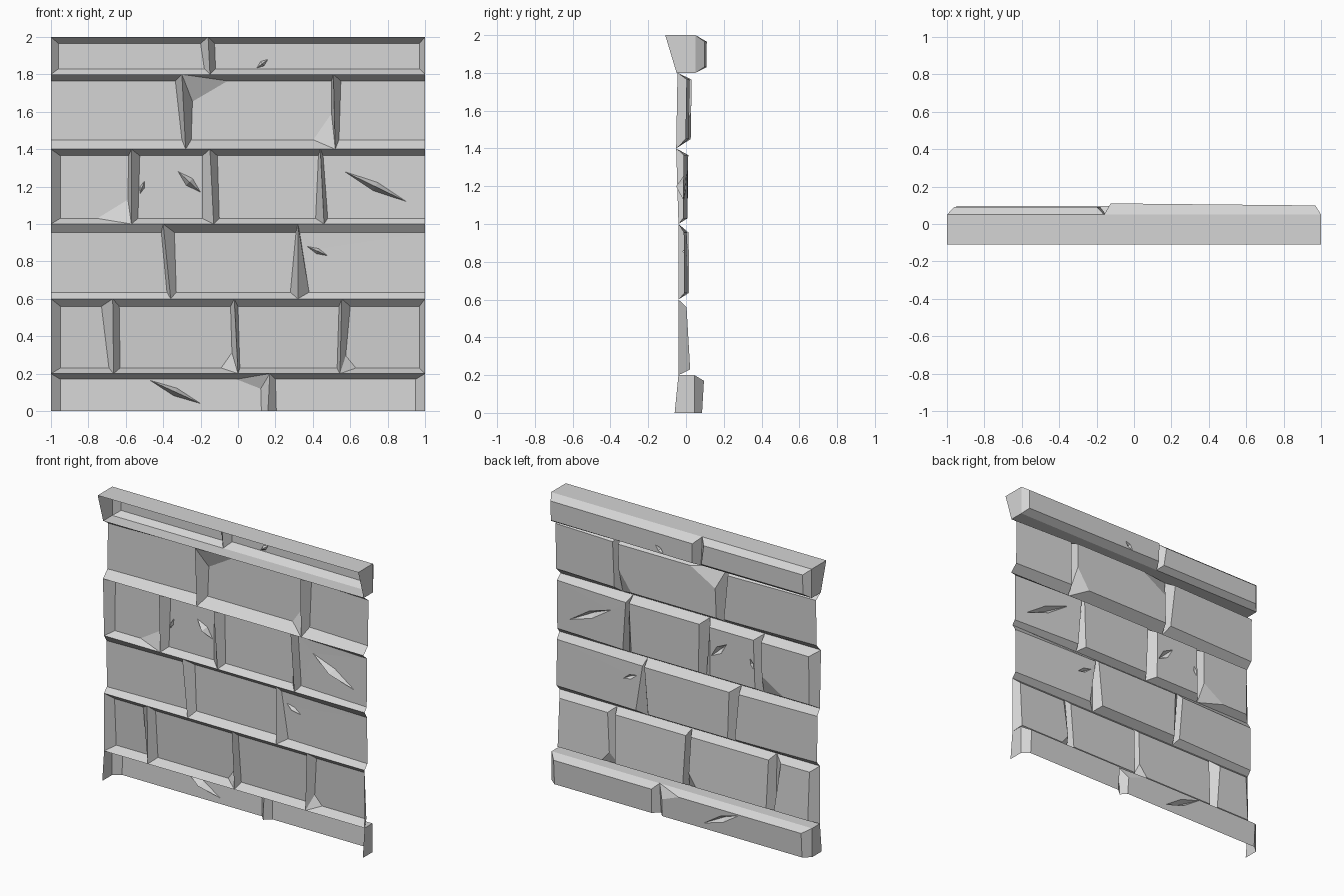
import bpy
import bmesh
from mathutils import Vector

cube = bpy.data.objects.get("Cube")
if cube:
    bpy.data.objects.remove(cube, do_unlink=True)

# single stone colour
stone = bpy.data.materials.new("grey_stone")
stone.use_nodes = True
GREY = (0.66, 0.66, 0.66, 1)
stone.diffuse_color = GREY
stone.node_tree.nodes["Principled BSDF"].inputs["Base Color"].default_value = GREY


def make_brick(name, outer, inner, open_sides, lip, chips, gashes):
    """Hollow brick shell: joint loop, optional lip loop, bevel and face."""
    bm = bmesh.new()
    add = bm.verts.new
    ring = [add(p) for p in outer]

    # square sides of the projecting courses; seams between bricks stay shallow
    if lip is not None:
        middle = [add((o.x, lip, o.z)) for o in outer]
        for k in range(4):
            n = (k + 1) % 4
            at_seam = k % 2 == 1 and abs(outer[k].x) < 1
            if k not in open_sides and not at_seam:
                bm.faces.new((ring[k], ring[n], middle[n], middle[k]))
        ring = middle

    # face outline, with broken corners where asked
    arrive, leave, outline = [], [], []
    for k in range(4):
        if k in chips:
            a, b = chips[k]
            first = add(inner[k].lerp(inner[k - 1], a))
            last = add(inner[k].lerp(inner[(k + 1) % 4], b))
            bm.faces.new((ring[k], last, first))
            outline += [first, last]
        else:
            first = last = add(inner[k])
            outline.append(first)
        arrive.append(first)
        leave.append(last)

    # bevels around the face
    for k in range(4):
        n = (k + 1) % 4
        if k not in open_sides:
            bm.faces.new((ring[k], ring[n], arrive[n], leave[k]))

    # face with gashes sunk into it
    if gashes:
        bl, br, tr, tl = inner

        def on_face(x, z):
            u = (x - bl.x) / (br.x - bl.x)
            t = (z - bl.z) / (tl.z - bl.z)
            low = bl.y + (br.y - bl.y) * u
            high = tl.y + (tr.y - tl.y) * u
            return Vector((x, low + (high - low) * t, z))

        def loop_edges(loop):
            found = []
            for k, v in enumerate(loop):
                pair = (loop[k - 1], v)
                found.append(bm.edges.get(pair) or bm.edges.new(pair))
            return found

        edges = loop_edges(outline)
        dents = []
        for x0, z0, x1, z1, width, depth in gashes:
            across = Vector((z0 - z1, x1 - x0)).normalized() * width
            mx, mz = (x0 + x1) / 2, (z0 + z1) / 2
            points = [(x0, z0), (mx - across.x, mz - across.y),
                      (x1, z1), (mx + across.x, mz + across.y)]
            rim = [add(on_face(*p)) for p in points]
            edges += loop_edges(rim)
            dents.append((rim, on_face(mx, mz) - Vector((0, depth, 0))))
        bmesh.ops.triangle_fill(bm, use_beauty=True, edges=edges, normal=(0, 1, 0))
        for rim, pit in dents:
            bottom = add(pit)
            for k in range(4):
                bm.faces.new((rim[k - 1], rim[k], bottom))
    else:
        bm.faces.new(outline)

    # turn every face outward
    centre = sum(outer, Vector()) / 4 - Vector((0, 1, 0))
    bm.normal_update()
    for f in bm.faces:
        if f.normal.dot(f.calc_center_median() - centre) < 0:
            f.normal_flip()
    mesh = bpy.data.meshes.new(name)
    bm.to_mesh(mesh)
    bm.free()
    mesh.materials.append(stone)
    bpy.context.collection.objects.link(bpy.data.objects.new(name, mesh))


def course(name, z, y, face_z, face_y, seams, ends, lip=None, tilts={}, chips={},
           gashes=()):
    """Row of bricks. Pairs are (bottom, top); a seam is joint, left and right edges.
    Tilts shift the left and right end of one brick's face."""
    left, right = ends
    stops = [((-1, -1), None, (left - 1, left - 1))] + seams
    stops.append(((1, 1), (1 - right, 1 - right), None))
    for i in range(len(stops) - 1):
        a, b = stops[i], stops[i + 1]

        def corners(xl, xr, ys, zs, tilt=(0, 0)):
            l, r = tilt
            return [Vector((xl[0], ys[0] + l, zs[0])), Vector((xr[0], ys[0] + r, zs[0])),
                    Vector((xr[1], ys[1] + r, zs[1])), Vector((xl[1], ys[1] + l, zs[1]))]

        outer = corners(a[0], b[0], y, z)
        inner = corners(a[2], b[1], face_y, face_z, tilts.get(i, (0, 0)))
        # sides without an inset stay open
        open_sides = set()
        if face_z[0] == z[0]:
            open_sides.add(0)
        if b[0] == b[1]:
            open_sides.add(1)
        if a[0] == a[2]:
            open_sides.add(3)
        mine = [g for g in gashes if a[0][0] < (g[0] + g[2]) / 2 < b[0][0]]
        make_brick(f"{name}_brick_{i + 1}", outer, inner, open_sides, lip,
                   chips.get(i, {}), mine)


# projecting base course, open underneath
course("base", (0, 0.2), (-0.06, -0.04), (0, 0.17), (0.085, 0.095),
       [((0.16, 0.17), (0.125, 0.12), (0.205, 0.2))], (0.05, 0.05), lip=0.045,
       chips={0: {2: (0.3, 0.12)}},
       gashes=[(-0.47, 0.164, -0.2, 0.04, 0.022, 0.05)])

# second course
course("second", (0.2, 0.6), (-0.04, -0.04), (0.23, 0.56), (0.022, 0.003),
       [((-0.665, -0.67), (-0.69, -0.73), (-0.63, -0.635)),
        ((0, -0.02), (-0.03, -0.04), (0.01, 0)),
        ((0.545, 0.555), (0.53, 0.54), (0.57, 0.6))], (0.05, 0.03),
       chips={1: {1: (0.1, 0.25)}, 3: {0: (0.2, 0.15)}})

# third course, running off both ends
course("third", (0.6, 1), (-0.04, -0.04), (0.635, 0.955), (0.008, 0.006),
       [((-0.36, -0.4), (-0.38, -0.41), (-0.33, -0.34)),
        ((0.32, 0.32), (0.28, 0.31), (0.38, 0.33))], (0, 0),
       tilts={0: (-0.018, 0), 1: (0.008, 0.008), 2: (0, -0.018)},
       gashes=[(0.37, 0.88, 0.48, 0.83, 0.015, 0.025)])

# fourth course, the most damaged
course("fourth", (1, 1.4), (-0.04, -0.052), (1.03, 1.365), (0.008, 0.012),
       [((-0.57, -0.57), (-0.59, -0.585), (-0.535, -0.525)),
        ((-0.13, -0.15), (-0.19, -0.19), (-0.1, -0.11)),
        ((0.46, 0.44), (0.415, 0.43), (0.48, 0.455))], (0.05, 0),
       tilts={3: (0, -0.025)}, chips={0: {1: (0.45, 0.3)}},
       gashes=[(0.57, 1.28, 0.9, 1.12, 0.025, 0.05),
               (-0.32, 1.28, -0.2, 1.17, 0.025, 0.04),
               (-0.525, 1.16, -0.5, 1.23, 0.012, 0.03)])

# fifth course, running off both ends
course("fifth", (1.4, 1.8), (-0.052, -0.045), (1.45, 1.765), (0.015, 0.02),
       [((-0.28, -0.3), (-0.3, -0.335), (-0.25, -0.24)),
        ((0.52, 0.51), (0.5, 0.5), (0.54, 0.55))], (0, 0),
       tilts={0: (-0.018, 0), 1: (0.01, 0.01), 2: (0, -0.018)},
       chips={1: {3: (0.25, 0.35), 1: (0.13, 0.45)}})

# projecting coping course
course("coping", (1.8, 2), (-0.05, -0.11), (1.83, 1.965), (0.09, 0.092),
       [((-0.15, -0.16), (-0.18, -0.2), (-0.12, -0.125))], (0.04, 0.03), lip=0.05,
       tilts={1: (0.018, 0.007)},
       gashes=[(0.1, 1.834, 0.16, 1.88, 0.015, 0.03)])
